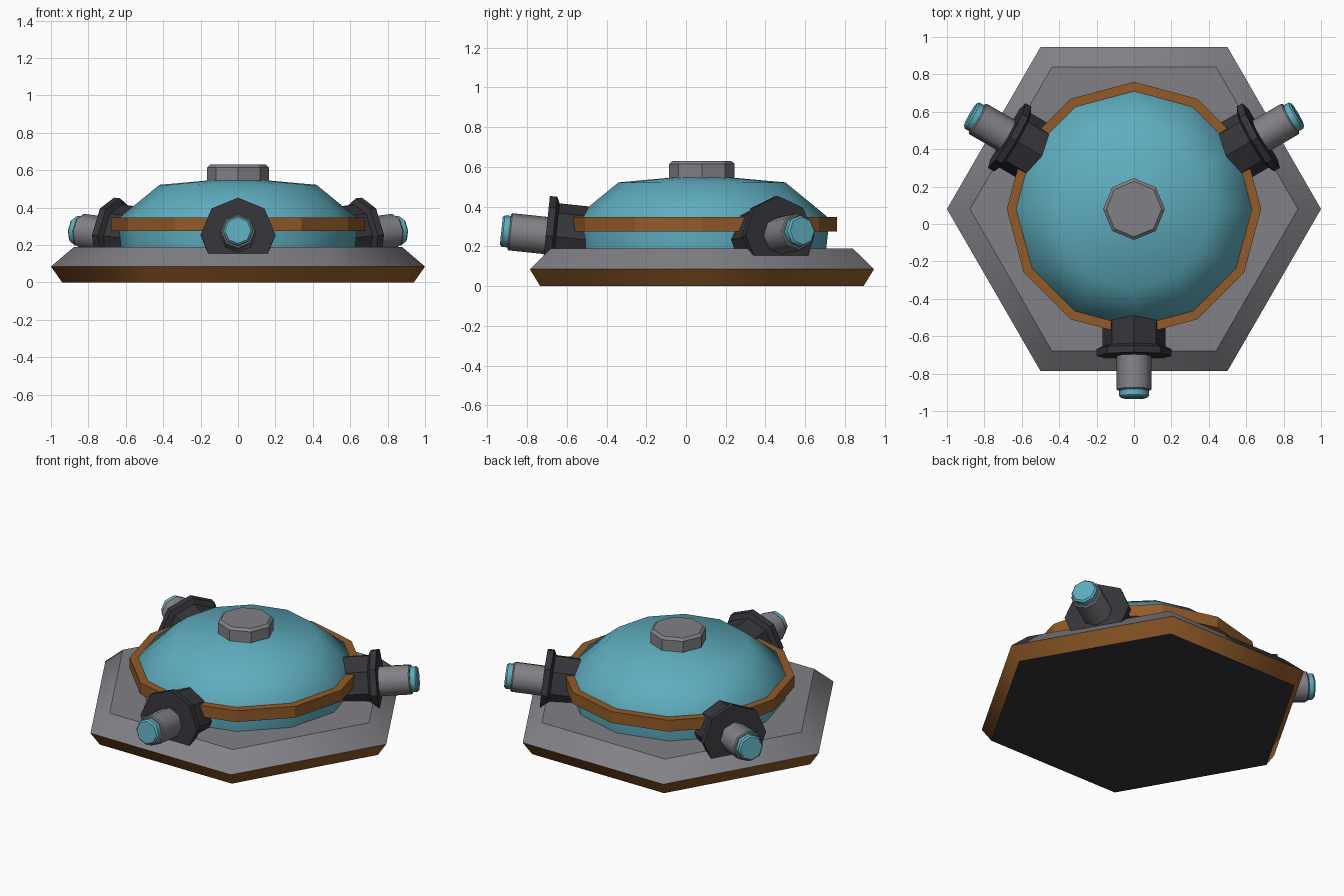
import bpy, bmesh, math
from mathutils import Matrix

if "Cube" in bpy.data.objects:
    bpy.data.objects.remove(bpy.data.objects["Cube"])


def material(name, rgb):
    m = bpy.data.materials.new(name)
    m.diffuse_color = (*rgb, 1)
    m.use_nodes = True
    m.node_tree.nodes["Principled BSDF"].inputs["Base Color"].default_value = m.diffuse_color
    return m


GREY = material("grey metal", (0.22, 0.22, 0.24))
DARK = material("dark metal", (0.035, 0.035, 0.042))
ORANGE = material("burnt orange", (0.29, 0.105, 0.022))
TEAL = material("teal", (0.115, 0.42, 0.52))

CENTRE = Matrix.Translation((0, 0.08, 0))


def lathe(name, profile, sides, mats, place=CENTRE, smooth=False, sharp_rings=True,
          closed=False, rule=None):
    """Spin (radius, height) points, bottom to top, into a faceted solid."""
    bm = bmesh.new()
    rings = []
    for r, z in profile:
        rings.append([bm.verts.new((r * math.cos(2 * math.pi * i / sides),
                                    r * math.sin(2 * math.pi * i / sides), z))
                      for i in range(sides)])
    pairs = list(zip(rings, rings[1:]))
    if closed:
        pairs.append((rings[-1], rings[0]))
    for a, b in pairs:
        for i in range(sides):
            j = (i + 1) % sides
            f = bm.faces.new((a[i], a[j], b[j], b[i]))
            f.smooth = smooth
    if not closed:
        bm.faces.new(rings[0][::-1])
        bm.faces.new(rings[-1])
    if sharp_rings:
        for ring in rings:
            for i in range(sides):
                e = bm.edges.get((ring[i], ring[(i + 1) % sides]))
                if e:
                    e.smooth = False
    bmesh.ops.recalc_face_normals(bm, faces=bm.faces)
    if rule:
        for f in bm.faces:
            f.material_index = rule(f)
    me = bpy.data.meshes.new(name)
    bm.to_mesh(me)
    bm.free()
    for m in mats:
        me.materials.append(m)
    ob = bpy.data.objects.new(name, me)
    ob.matrix_world = place
    bpy.context.collection.objects.link(ob)
    return ob


# Hexagonal base: dark underside, orange skirt, grey top
def base_colour(f):
    z = f.calc_center_median().z
    return 2 if z < 0.001 else 1 if z < 0.08 else 0


lathe("base", [(0.94, 0), (1.0, 0.085), (0.877, 0.19)], 6, [GREY, ORANGE, DARK],
      smooth=True, rule=base_colour)

# Dome, its band and the cap on top
lathe("dome", [(0.625, 0.18), (0.635, 0.27), (0.63, 0.35), (0.42, 0.522), (0.02, 0.558)],
      12, [TEAL], smooth=True, sharp_rings=False)
lathe("dome_band", [(0.61, 0.275), (0.68, 0.275), (0.68, 0.348), (0.62, 0.348)],
      12, [ORANGE], closed=True)
lathe("cap", [(0.165, 0.535), (0.165, 0.615), (0.148, 0.63)], 8, [GREY])

# Three turrets around the dome, each tilted slightly upward
for label, angle in (("front", -90), ("right", 30), ("left", 150)):
    place = (CENTRE @ Matrix.Rotation(math.radians(angle), 4, 'Z')
             @ Matrix.Translation((0.58, 0, 0.233))
             @ Matrix.Rotation(math.radians(84), 4, 'Y'))
    lathe(label + "_turret_mount",
          [(0.168, -0.1), (0.168, 0.155), (0.2, 0.17), (0.2, 0.207)], 8, [DARK], place)
    lathe(label + "_barrel", [(0.094, 0.19), (0.094, 0.385), (0.088, 0.392)],
          8, [GREY], place, smooth=True)
    lathe(label + "_lens", [(0.08, 0.38), (0.08, 0.422), (0.07, 0.432)],
          8, [TEAL], place, smooth=True)
